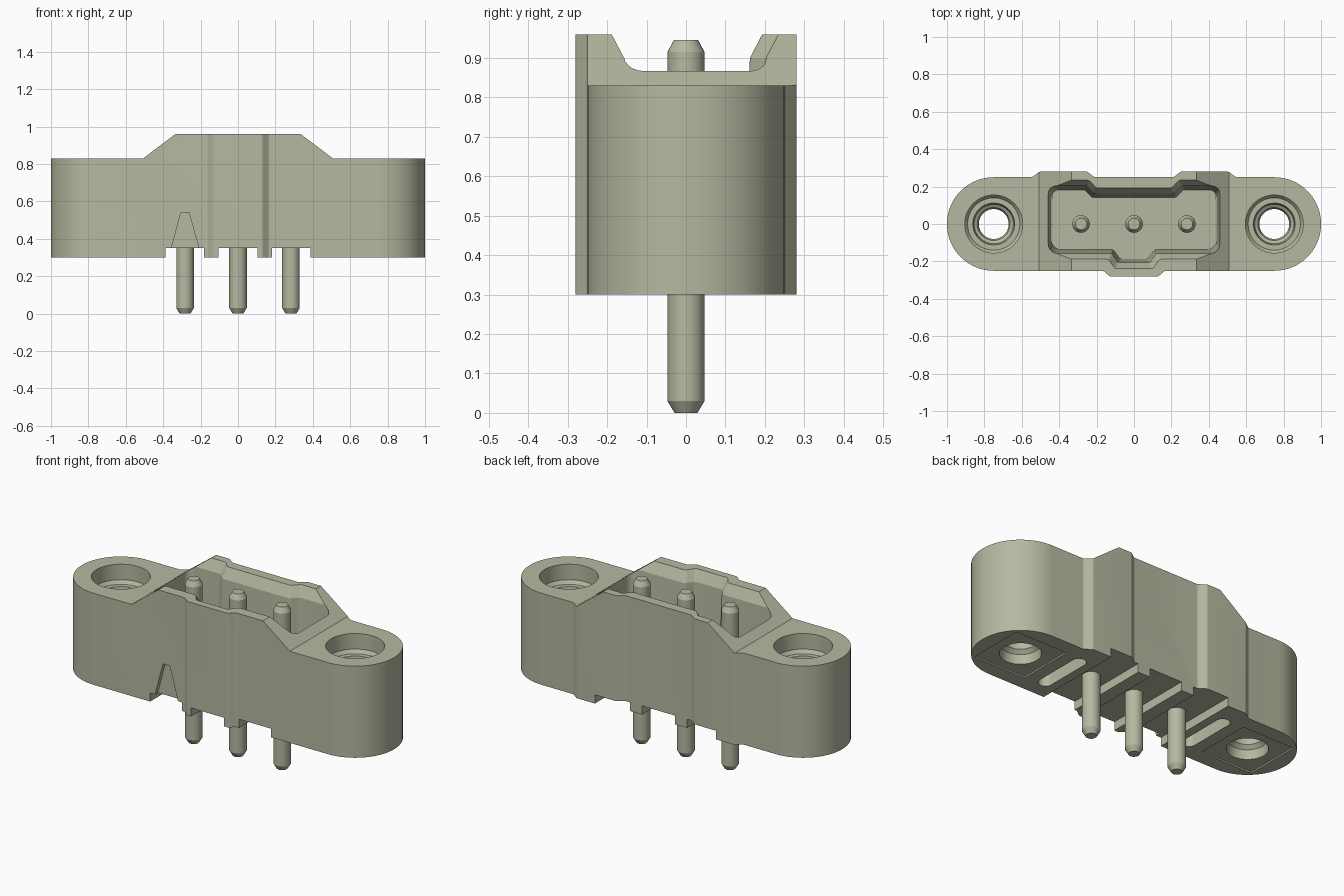
import bpy, bmesh, math
from mathutils import Vector

cube = bpy.data.objects.get("Cube")
if cube:
    bpy.data.objects.remove(cube, do_unlink=True)

# Single grey-olive plastic colour
mat = bpy.data.materials.new("olive grey plastic")
mat.use_nodes = True
colour = (0.47, 0.48, 0.355, 1)
mat.diffuse_color = colour
mat.node_tree.nodes["Principled BSDF"].inputs["Base Color"].default_value = colour


def loft(name, loops):
    """Closed solid through matching loops of 3D points."""
    bm = bmesh.new()
    rings = [[bm.verts.new(p) for p in loop] for loop in loops]
    n = len(rings[0])
    for a, b in zip(rings, rings[1:]):
        for i in range(n):
            j = (i + 1) % n
            bm.faces.new((a[i], a[j], b[j], b[i]))
    bm.faces.new(rings[0][::-1])
    bm.faces.new(rings[-1])
    bmesh.ops.recalc_face_normals(bm, faces=bm.faces)
    mesh = bpy.data.meshes.new(name)
    bm.to_mesh(mesh)
    bm.free()
    mesh.materials.append(mat)
    ob = bpy.data.objects.new(name, mesh)
    bpy.context.collection.objects.link(ob)
    return ob


def rounded(corners, z, d=0.0):
    """Counter-clockwise (x, y, radius) corners, offset outward by d, then filleted."""
    n, pts, out = len(corners), [Vector(c[:2]) for c in corners], []
    for i in range(n):
        p, r = pts[i], corners[i][2]
        u = (pts[i - 1] - p).normalized()
        v = (pts[(i + 1) % n] - p).normalized()
        n1, n2 = Vector((-u.y, u.x)), Vector((v.y, -v.x))
        p = p + (n1 + n2) * (d / (1 + n1.dot(n2)))
        ang = u.angle(v)
        t = r / math.tan(ang / 2)
        c = p + (u + v).normalized() * (r / math.sin(ang / 2))
        a, b = p + u * t - c, p + v * t - c
        steps = 16 if r > 0.1 else 5
        sweep = a.angle_signed(b)
        base = math.atan2(a.y, a.x)
        for k in range(steps + 1):
            w = base - sweep * k / steps
            out.append((c.x + r * math.cos(w), c.y + r * math.sin(w), z))
    return out


def lathe(name, x, profile, sides=40):
    return loft(name, [[(x + r * math.cos(2 * math.pi * k / sides),
                         r * math.sin(2 * math.pi * k / sides), z)
                        for k in range(sides)] for r, z in profile])


def prism_y(name, points, y0, y1):
    return loft(name, [[(x, y, z) for x, z in points] for y in (y0, y1)])


def mirrored(half):
    """Right half, listed front to back, completed to a full loop."""
    return half + [(-x, y, r) for x, y, r in reversed(half)]


def boolean(target, tool, op="DIFFERENCE"):
    m = target.modifiers.new("cut", "BOOLEAN")
    m.operation, m.object, m.solver = op, tool, "EXACT"
    bpy.context.view_layer.objects.active = target
    bpy.ops.object.modifier_apply(modifier=m.name)
    bpy.data.objects.remove(tool, do_unlink=True)


# Housing: rounded flange with key bumps front and back
outer = mirrored([(0.13, -0.28, 0.02), (0.165, -0.25, 0.02),
                  (1, -0.25, 0.2495), (1, 0.25, 0.2495),
                  (0.545, 0.25, 0.02), (0.505, 0.28, 0.02),
                  (0.25, 0.28, 0.02), (0.21, 0.25, 0.02)])
housing = loft("housing", [rounded(outer, 0.2), rounded(outer, 1.1)])

# Front silhouette: raised shroud above, pin slots below
half = [(0.105, 0.35), (0.105, 0.30), (0.182, 0.30), (0.182, 0.35),
        (0.387, 0.35), (0.387, 0.30), (1.1, 0.30), (1.1, 0.83),
        (0.507, 0.83), (0.335, 0.96)]
side = half + [(-x, z) for x, z in reversed(half)]
boolean(housing, prism_y("silhouette", side, -0.5, 0.5), "INTERSECT")

# Keyed mating cavity with a flared rim
inner = mirrored([(0.085, -0.207, 0.02), (0.12, -0.157, 0.02),
                  (0.46, -0.157, 0.05), (0.46, 0.203, 0.04),
                  (0.255, 0.203, 0.02), (0.215, 0.162, 0.02)])
cavity = [rounded(inner, z, d) for z, d in
          ((0.43, -0.02), (0.90, 0.0), (0.965, 0.034), (1.05, 0.034))]
boolean(housing, loft("cavity", cavity))

for s in (-1, 1):
    # Stepped mounting hole
    boolean(housing, lathe("mounting_hole", s * 0.75, [
        (0.155, 0.9), (0.155, 0.74), (0.14, 0.72), (0.112, 0.72), (0.105, 0.68),
        (0.088, 0.67), (0.08, 0.65), (0.08, 0.38), (0.1, 0.36), (0.115, 0.25)]))
    # Shallow square recess around the hole underneath
    sq = [(s * 0.75 + a * 0.165, b * 0.165, 0.004)
          for a, b in ((-1, -1), (1, -1), (1, 1), (-1, 1))]
    boolean(housing, loft("square_recess", [rounded(sq, 0.25), rounded(sq, 0.308)]))
    # Long relief slot beside the pins
    slot = [(s * 0.475 + a * 0.038, b * 0.17, 0.0375)
            for a, b in ((-1, -1), (1, -1), (1, 1), (-1, 1))]
    boolean(housing, loft("relief_slot", [rounded(slot, 0.25), rounded(slot, 0.45)]))

# Tapered marker notch on the front for the first pin
mark = [(-0.375, 0.28), (-0.19, 0.28), (-0.262, 0.54), (-0.305, 0.54)]
boolean(housing, prism_y("marker_notch", mark, -0.4, -0.225))

# Contact pins with chamfered tips
parts = [housing]
for name, x in (("right_pin", -0.283), ("centre_pin", 0), ("left_pin", 0.283)):
    parts.append(lathe(name, x, [(0.029, 0), (0.047, 0.03), (0.047, 0.915), (0.031, 0.945)], 32))

for ob in parts:
    bpy.ops.object.select_all(action="DESELECT")
    ob.select_set(True)
    bpy.context.view_layer.objects.active = ob
    bpy.ops.object.shade_smooth_by_angle(angle=math.radians(25))
